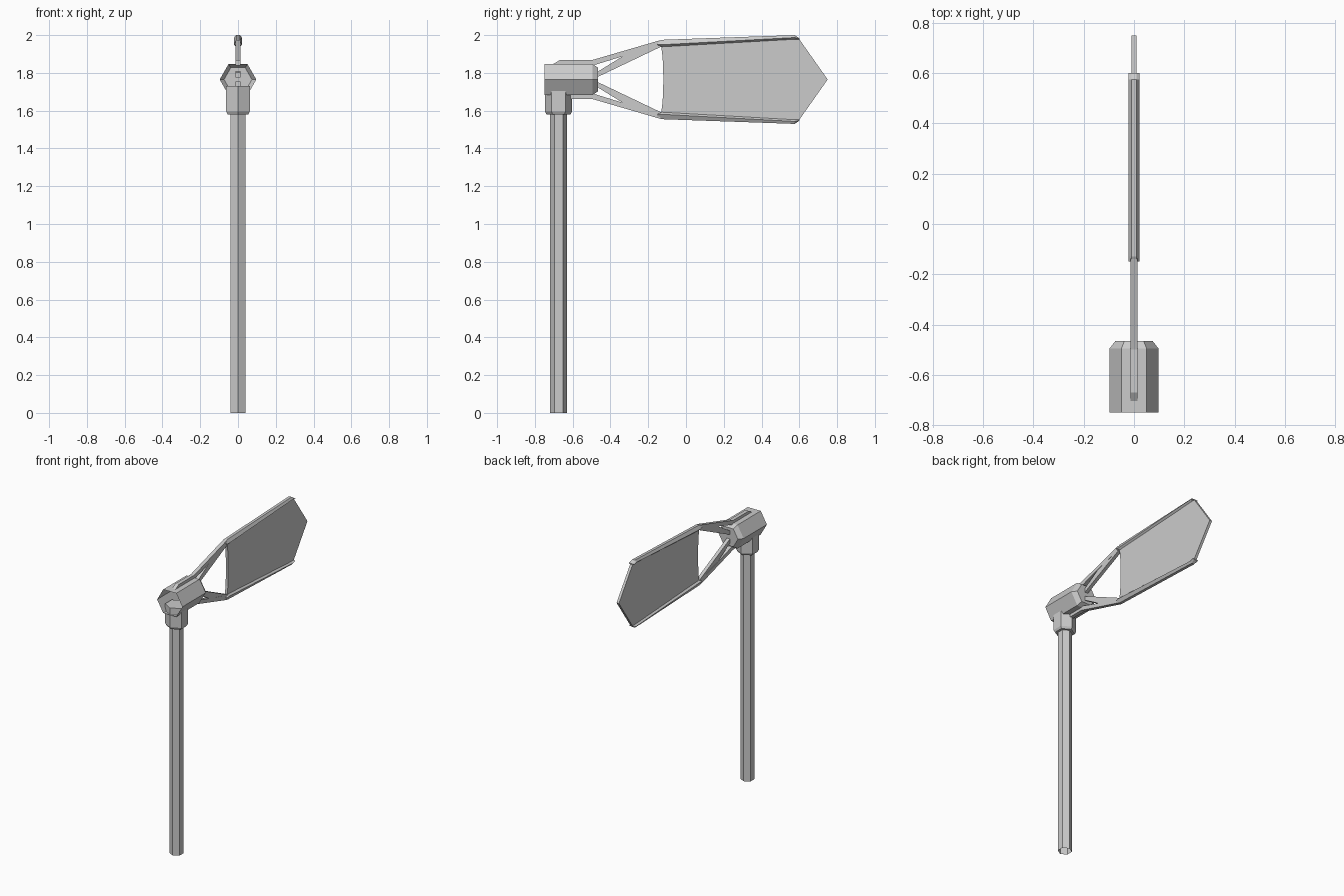
import bpy, bmesh, math

cube = bpy.data.objects.get("Cube")
if cube:
    bpy.data.objects.remove(cube, do_unlink=True)

grey = bpy.data.materials.new("plain grey")
grey.use_nodes = True
grey.diffuse_color = (0.6, 0.6, 0.6, 1)
grey.node_tree.nodes["Principled BSDF"].inputs["Base Color"].default_value = (0.6, 0.6, 0.6, 1)

POLE_Y = -0.675   # tower axis
MID_Z = 1.765     # axis of housing and tail


def loft(name, rings, cap_start=True, cap_end=True):
    """Join rings of points with flat faces, optionally closing the ends."""
    bm = bmesh.new()
    loops = [[bm.verts.new(p) for p in ring] for ring in rings]
    n = len(loops[0])
    for a, b in zip(loops, loops[1:]):
        for i in range(n):
            j = (i + 1) % n
            bm.faces.new((a[i], a[j], b[j], b[i]))
    if cap_start:
        bm.faces.new(loops[0][::-1])
    if cap_end:
        bm.faces.new(loops[-1])
    bmesh.ops.recalc_face_normals(bm, faces=bm.faces)
    mesh = bpy.data.meshes.new(name)
    bm.to_mesh(mesh)
    bm.free()
    mesh.materials.append(grey)
    obj = bpy.data.objects.new(name, mesh)
    bpy.context.collection.objects.link(obj)
    return obj


def upright_hex(radius, z):
    turns = [math.radians(60 * i + 90) for i in range(6)]
    return [(radius * math.cos(t), POLE_Y + radius * math.sin(t), z) for t in turns]


def housing_hex(scale, y):
    half = [(0.097, 0), (0.05, 0.082), (-0.05, 0.082)]
    pts = half + [(-x, -z) for x, z in half]
    return [(x * scale, y, MID_Z + z * scale) for x, z in pts]


def plate(name, outline, half_width):
    """Side outline in (y, z from the tail axis), thickened along x."""
    return loft(name, [[(x, y, MID_Z + z) for y, z in outline]
                       for x in (-half_width, half_width)])


def spar_ring(y, outer, widest, inner, side):
    pts = [(0.01, outer), (0.021, widest), (0.008, inner)]
    pts += [(-x, z) for x, z in reversed(pts)]
    return [(x, y, MID_Z + side * z) for x, z in pts]


# Tower: open tube and its chamfered collar
loft("pole", [upright_hex(0.045, 0), upright_hex(0.045, 1.6)], cap_start=False)
loft("collar", [upright_hex(0.063, 1.58), upright_hex(0.072, 1.595),
                upright_hex(0.072, 1.73)])

# Housing: cup open at the front, chamfered at the back
loft("housing", [housing_hex(1, -0.75), housing_hex(1, -0.495),
                 housing_hex(0.76, -0.465)], cap_start=False)

# Tail arms, braces and spars, mirrored above and below the axis
arm = [(-0.715, 0.075), (-0.67, 0.102), (-0.5, 0.102), (-0.14, 0.207),
       (-0.125, 0.178), (-0.325, 0.126), (-0.49, 0.075)]
brace = [(-0.475, 0.01), (-0.125, 0.177), (-0.2, 0.18), (-0.325, 0.129), (-0.475, 0.037)]
for side, word in ((1, "upper"), (-1, "lower")):
    plate(word + "_tail_arm", [(y, z * side) for y, z in arm], 0.013)
    plate(word + "_tail_brace", [(y, z * side) for y, z in brace], 0.012)
    loft(word + "_tail_spar", [
        spar_ring(-0.15, 0.2, 0.187, 0.178, side),
        spar_ring(-0.13, 0.21, 0.184, 0.172, side),
        spar_ring(0.575, 0.235, 0.222, 0.212, side),
        spar_ring(0.6, 0.218, 0.216, 0.212, side)])

# Vane: pointed sheet with a slightly hollow leading edge
upper = [(-0.121, 0.06), (-0.124, 0.12), (-0.132, 0.18), (0.595, 0.22)]
outline = [(-0.12, 0)] + upper + [(0.75, 0)] + [(y, -z) for y, z in reversed(upper)]
plate("tail_vane", outline, 0.009)
